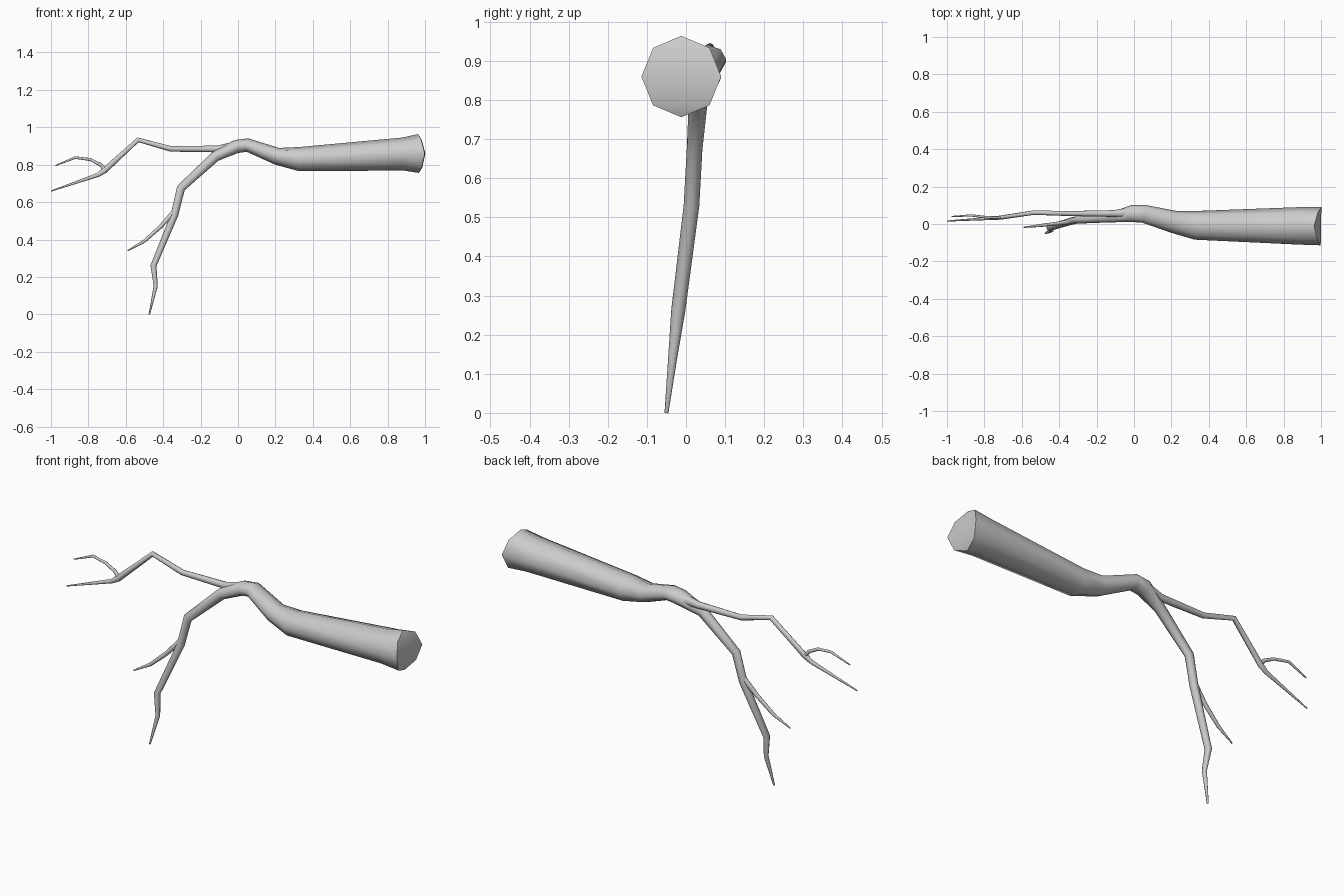
import bpy
import bmesh
import math
from mathutils import Vector

SIDES = 8

cube = bpy.data.objects.get("Cube")
if cube:
    bpy.data.objects.remove(cube, do_unlink=True)

bark = bpy.data.materials.new("grey_bark")
bark.use_nodes = True
bark.diffuse_color = (0.6, 0.6, 0.6, 1)
bark.node_tree.nodes["Principled BSDF"].inputs["Base Color"].default_value = (0.6, 0.6, 0.6, 1)


def limb(name, path, bow=0.0):
    """Sweep a tapered tube along (x, y, z, depth radius, height radius) points.
    bow bends the first ring back above and below, for the cut end."""
    bm = bmesh.new()
    pts = [Vector(p[:3]) for p in path]
    rings = []
    for i, p in enumerate(path):
        before = (pts[i] - pts[i - 1]).normalized() if i else Vector()
        after = (pts[i + 1] - pts[i]).normalized() if i + 1 < len(pts) else Vector()
        along = (before + after).normalized()
        side = Vector((0, 1, 0))
        side = (side - along * side.dot(along)).normalized()
        up = along.cross(side)
        ring = []
        for k in range(SIDES):
            a = math.tau * k / SIDES
            co = pts[i] + side * math.cos(a) * p[3] + up * math.sin(a) * p[4]
            if i == 0:
                co.x -= bow * (co.z - pts[0].z) ** 2
            ring.append(bm.verts.new(co))
        rings.append(ring)
    for a, b in zip(rings, rings[1:]):
        for k in range(SIDES):
            n = (k + 1) % SIDES
            bm.faces.new((a[k], a[n], b[n], b[k]))
    # End caps; the first is split into strips so that a bowed end stays clean
    first = sorted(rings[0], key=lambda v: v.co.z)
    h = SIDES // 4
    r = rings[0]
    for k in range(-h, h):
        q = [r[k % SIDES], r[(k + 1) % SIDES],
             r[(SIDES // 2 - k - 1) % SIDES], r[(SIDES // 2 - k) % SIDES]]
        q = list(dict.fromkeys(q))
        bm.faces.new(q)
    bm.faces.new(rings[-1])
    bmesh.ops.recalc_face_normals(bm, faces=bm.faces)
    mesh = bpy.data.meshes.new(name)
    bm.to_mesh(mesh)
    bm.free()
    mesh.materials.append(bark)
    obj = bpy.data.objects.new(name, mesh)
    bpy.context.collection.objects.link(obj)
    bpy.ops.object.select_all(action='DESELECT')
    obj.select_set(True)
    bpy.context.view_layer.objects.active = obj
    bpy.ops.object.shade_smooth_by_angle(angle=math.radians(60))


# Thick bough with a flared, bowed cut end, running into the lower branch
limb("bough", [
    (1.0, -0.012, 0.86, 0.102, 0.104),
    (0.88, -0.01, 0.857, 0.1, 0.088),
    (0.33, -0.007, 0.83, 0.077, 0.065),
    (0.21, 0.012, 0.845, 0.06, 0.046),
    (0.05, 0.055, 0.905, 0.048, 0.036),
    (-0.01, 0.056, 0.897, 0.046, 0.036),
    (-0.12, 0.035, 0.845, 0.026, 0.028),
    (-0.305, 0.022, 0.675, 0.02, 0.023),
    (-0.34, 0.014, 0.53, 0.02, 0.02),
    (-0.452, -0.02, 0.26, 0.018, 0.016),
    (-0.44, -0.033, 0.15, 0.012, 0.011),
    (-0.474, -0.05, 0.0, 0.005, 0.004),
], bow=3.2)

# Upper branch with its long tip
limb("upper_branch", [
    (0.0, 0.062, 0.9, 0.03, 0.028),
    (-0.11, 0.056, 0.884, 0.018, 0.018),
    (-0.36, 0.056, 0.885, 0.013, 0.015),
    (-0.535, 0.061, 0.933, 0.012, 0.013),
    (-0.715, 0.034, 0.768, 0.011, 0.016),
    (-0.75, 0.031, 0.745, 0.009, 0.011),
    (-1.0, 0.016, 0.659, 0.003, 0.003),
])

# Small side shoots
limb("upper_twig", [
    (-0.705, 0.034, 0.765, 0.009, 0.012),
    (-0.735, 0.034, 0.8, 0.008, 0.009),
    (-0.79, 0.036, 0.828, 0.007, 0.008),
    (-0.87, 0.046, 0.838, 0.006, 0.007),
    (-0.975, 0.04, 0.796, 0.003, 0.003),
])
limb("lower_twig", [
    (-0.335, 0.014, 0.555, 0.014, 0.014),
    (-0.415, 0.002, 0.468, 0.01, 0.011),
    (-0.5, -0.008, 0.392, 0.008, 0.009),
    (-0.59, -0.018, 0.34, 0.003, 0.003),
])
